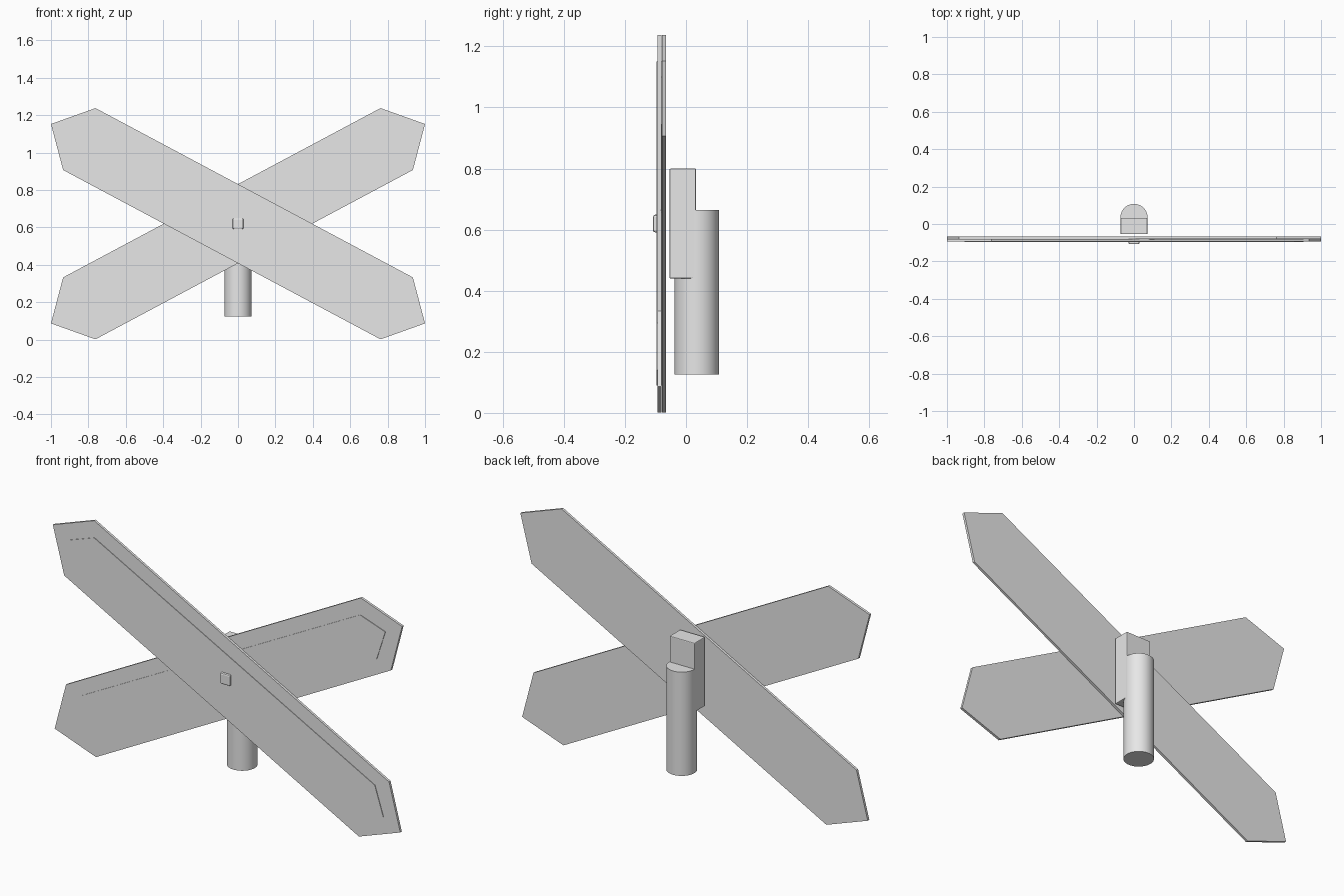
import bpy, bmesh, math

cube = bpy.data.objects.get("Cube")
if cube:
    bpy.data.objects.remove(cube, do_unlink=True)

GREY = (0.8, 0.8, 0.8, 1)
mat = bpy.data.materials.new("light grey")
mat.use_nodes = True
mat.diffuse_color = GREY
mat.node_tree.nodes["Principled BSDF"].inputs["Base Color"].default_value = GREY

MID_Z = 0.62  # height where the boards cross


def add_object(name, bm):
    bmesh.ops.recalc_face_normals(bm, faces=bm.faces)
    mesh = bpy.data.meshes.new(name)
    bm.to_mesh(mesh)
    bm.free()
    mesh.materials.append(mat)
    obj = bpy.data.objects.new(name, mesh)
    bpy.context.collection.objects.link(obj)
    return obj


def plate(name, half, mirror, front, back):
    """Six-sided slab, half its outline turned half a turn about the crossing."""
    outline = half + [(-x, -z) for x, z in half]
    bm = bmesh.new()
    face = bm.faces.new([bm.verts.new((x * mirror, front, MID_Z + z)) for x, z in outline])
    side = bmesh.ops.extrude_face_region(bm, geom=[face])["geom"]
    verts = [v for v in side if isinstance(v, bmesh.types.BMVert)]
    bmesh.ops.translate(bm, verts=verts, vec=(0, back - front, 0))
    return add_object(name, bm)


def box(name, low, high, bevel):
    bm = bmesh.new()
    bmesh.ops.create_cube(bm, size=1)
    for v in bm.verts:
        v.co = [(a + b) / 2 + c * (b - a) for a, b, c in zip(low, high, v.co)]
    obj = add_object(name, bm)
    mod = obj.modifiers.new("soft edges", "BEVEL")
    mod.width = bevel
    mod.segments = 2
    return obj


# Crossed boards, each with a thin raised panel on its front
board = [(-0.935, 0.287), (-1.0, 0.533), (-0.762, 0.618)]
panel = [(-0.855, 0.325), (-0.905, 0.48), (-0.76, 0.53)]
for side, mirror, y in (("front", 1, -0.094), ("rear", -1, -0.079)):
    plate(side + "_board", board, mirror, y, y + 0.013)
    plate(side + "_board_panel", panel, mirror, y - 0.003, y)

# Bolt head and mounting bracket
box("bolt_head", (-0.029, -0.108, 0.591), (0.029, -0.09, 0.649), 0.007)
box("bracket", (-0.072, -0.054, 0.44), (0.072, 0.033, 0.80), 0.004)

# Round post
bm = bmesh.new()
bmesh.ops.create_cone(bm, cap_ends=True, segments=48, radius1=0.0725, radius2=0.0725, depth=0.54)
bmesh.ops.translate(bm, verts=bm.verts, vec=(0, 0.035, 0.395))
post = add_object("post", bm)
bpy.ops.object.select_all(action="DESELECT")
post.select_set(True)
bpy.context.view_layer.objects.active = post
bpy.ops.object.shade_smooth_by_angle(angle=math.radians(30))
